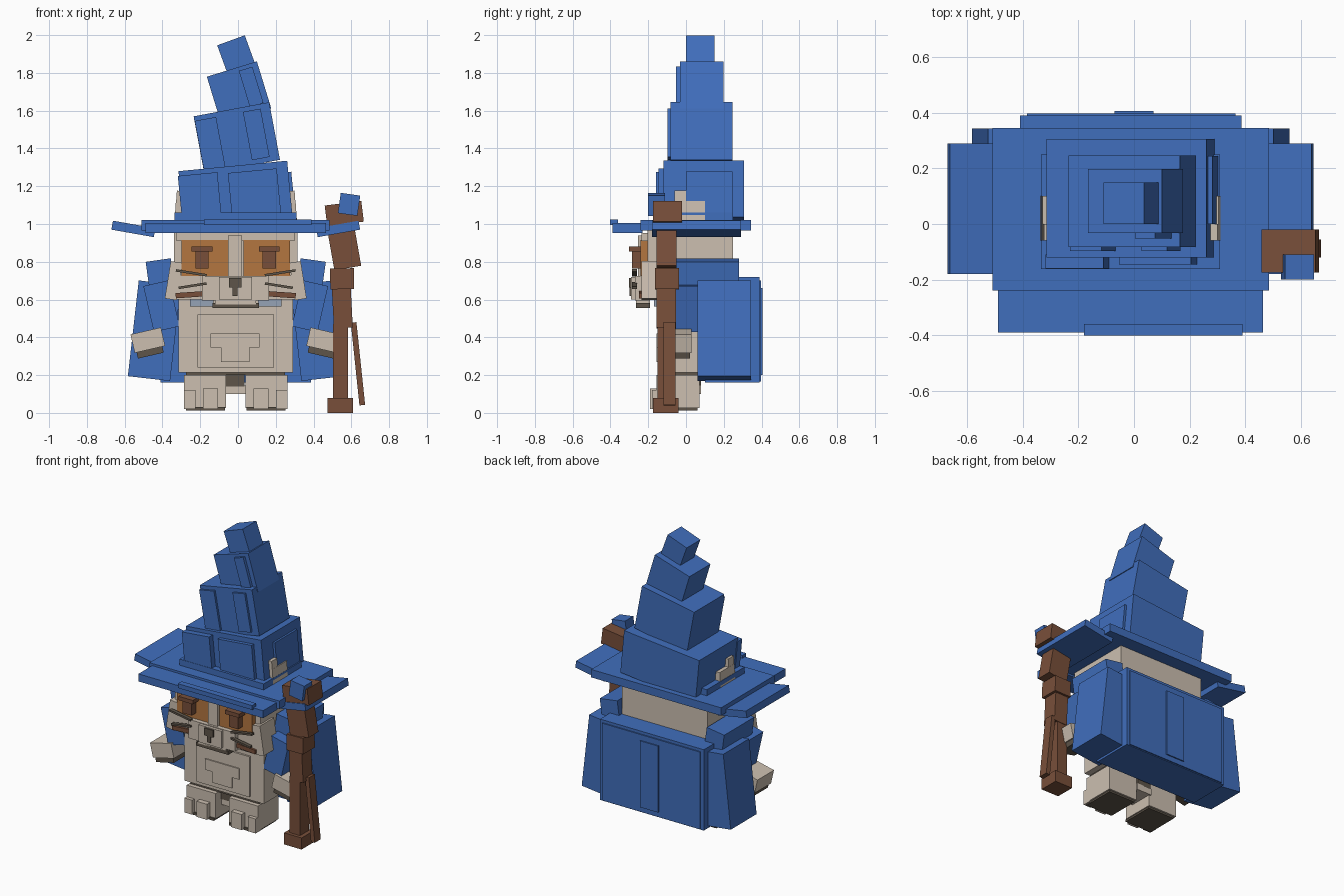
import bpy, math
from mathutils import Matrix, Vector


def lin(c):
    c /= 255
    return c / 12.92 if c <= 0.04045 else ((c + 0.055) / 1.055) ** 2.4


def material(name, r, g, b):
    m = bpy.data.materials.new(name)
    m.diffuse_color = (lin(r), lin(g), lin(b), 1)
    return m


BLUE = material("robe_blue", 64, 110, 188)
FUR = material("beige_fur", 204, 191, 176)
DARK = material("dark_taupe", 94, 85, 74)
BROWN = material("wood_brown", 120, 79, 58)
ORANGE = material("orange_fur", 180, 118, 64)
GREY = material("collar_grey_blue", 150, 163, 182)

AXIS = -0.012  # symmetry line of the character


def block(name, center, size, mat, tilt=0):
    """Box leaning sideways by tilt degrees (counter-clockwise seen from the front)."""
    bpy.ops.mesh.primitive_cube_add(size=1)
    ob = bpy.context.object
    ob.name = name
    ob.data.transform(Matrix.Diagonal((*size, 1)))
    ob.location = center
    ob.rotation_euler.y = -math.radians(tilt)
    ob.data.materials.append(mat)
    return ob


def box(name, x, y, z, mat, tilt=0):
    """Box from its x, y and z ranges."""
    c = [(r[0] + r[1]) / 2 for r in (x, y, z)]
    s = [r[1] - r[0] for r in (x, y, z)]
    return block(name, c, s, mat, tilt)


def pair(name, x, y, z, mat, tilt=0):
    """Left box and its mirrored right twin."""
    box(name + "_left", x, y, z, mat, tilt)
    box(name + "_right", (2 * AXIS - x[1], 2 * AXIS - x[0]), y, z, mat, -tilt)


def on_tilted(name, center, offset, size, mat, tilt):
    """Box placed in the local frame of a leaning part."""
    off = Matrix.Rotation(-math.radians(tilt), 3, 'Y') @ Vector(offset)
    block(name, Vector(center) + off, size, mat, tilt)


# --- Hat crown: four leaning tiers with raised panels ---
tiers = [
    ((-0.013, 0.093, 1.158), (0.578, 0.426, 0.30), 5.5),
    ((-0.0065, 0.082, 1.455), (0.407, 0.33, 0.31), 10.6),
    ((0.0055, 0.083, 1.696), (0.277, 0.23, 0.26), 17),
    ((-0.003, 0.075, 1.8785), (0.155, 0.15, 0.20), 20),
]
for i, (c, s, t) in enumerate(tiers):
    block(f"hat_tier_{i + 1}", c, s, BLUE, t)
# tier index, local x, local z, width, height, thickness
patches = [
    (0, -0.19, -0.01, 0.21, 0.27, 0.04),
    (0, 0.10, -0.015, 0.26, 0.26, 0.025),
    (1, -0.145, -0.01, 0.115, 0.28, 0.015),
    (1, 0.105, 0.0, 0.095, 0.26, 0.015),
    (2, 0.07, 0.01, 0.075, 0.20, 0.02),
]
for i, lx, lz, w, h, d in patches:
    c, s, t = tiers[i]
    on_tilted("hat_patch", c, (lx, -s[1] / 2 - d / 2 + 0.005, lz), (w, d + 0.01, h), BLUE, t)
c, s, t = tiers[0]
on_tilted("hat_side_patch", c, (0.29, 0.03, -0.02), (0.03, 0.245, 0.22), BLUE, t)
box("hat_band", (-0.335, 0.31), (-0.162, 0.25), (1.015, 1.062), BLUE)

# --- Hat brim ---
box("brim", (-0.51, 0.485), (-0.24, 0.345), (0.965, 1.02), BLUE)
box("brim_front", (-0.49, 0.465), (-0.39, -0.23), (0.953, 1.005), BLUE)
box("brim_trim", (-0.18, 0.39), (-0.402, -0.36), (0.995, 1.025), BLUE)
pair("brim_side", (-0.668, -0.44), (-0.18, 0.29), (0.95, 0.998), BLUE, -10)

# --- Ears poking through the hat ---
pair("ear", (-0.333, -0.28), (-0.06, 0.10), (1.0, 1.12), FUR, -4)
pair("ear_tip", (-0.327, -0.28), (-0.06, 0.0), (1.08, 1.175), FUR, -4)

# --- Head ---
box("head", (-0.34, 0.316), (-0.205, 0.25), (0.6, 0.968), FUR)
box("brow", (-0.325, 0.30), (-0.235, -0.19), (0.91, 0.953), FUR)
box("nose_bridge", (-0.052, 0.02), (-0.255, -0.19), (0.715, 0.94), FUR)
box("muzzle", (-0.19, 0.165), (-0.27, -0.19), (0.595, 0.725), FUR)
box("snout", (-0.10, 0.075), (-0.29, -0.19), (0.60, 0.72), FUR)
box("chin", (-0.12, 0.095), (-0.265, -0.19), (0.575, 0.61), FUR)
box("mouth", (-0.135, 0.11), (-0.265, -0.19), (0.556, 0.581), DARK)
pair("face_patch", (-0.30, -0.052), (-0.24, -0.19), (0.725, 0.915), ORANGE)
pair("cheek", (-0.372, -0.31), (-0.235, -0.08), (0.60, 0.80), FUR, -9)
pair("cheek_front", (-0.33, -0.18), (-0.235, -0.19), (0.60, 0.73), FUR)
pair("eye", (-0.225, -0.155), (-0.285, -0.23), (0.765, 0.86), BROWN)
pair("eyelid", (-0.245, -0.135), (-0.302, -0.23), (0.855, 0.882), BROWN)
pair("cheek_stripe", (-0.33, -0.17), (-0.25, -0.22), (0.612, 0.64), BROWN, 4)
pair("upper_whisker", (-0.33, -0.165), (-0.285, -0.26), (0.735, 0.748), DARK, -9)
pair("lower_whisker", (-0.315, -0.165), (-0.285, -0.26), (0.667, 0.680), DARK, 9)
box("nose", (-0.048, 0.018), (-0.302, -0.26), (0.665, 0.715), DARK)
box("nose_stem", (-0.028, -0.002), (-0.298, -0.26), (0.62, 0.668), DARK)

# --- Body ---
box("body", (-0.315, 0.292), (-0.135, 0.20), (0.215, 0.61), FUR)
box("belly", (-0.215, 0.19), (-0.148, -0.12), (0.24, 0.52), FUR)
box("belly_tuft_top", (-0.145, 0.115), (-0.156, -0.14), (0.345, 0.42), FUR)
box("belly_tuft_bottom", (-0.09, 0.062), (-0.156, -0.14), (0.27, 0.346), FUR)
box("body_underside", (-0.275, 0.25), (-0.125, 0.19), (0.20, 0.216), DARK)
box("crotch", (-0.075, 0.04), (-0.09, 0.08), (0.10, 0.145), FUR)
box("crotch_shade", (-0.07, 0.035), (-0.095, 0.08), (0.14, 0.205), DARK)
pair("collar", (-0.255, -0.13), (-0.17, -0.11), (0.562, 0.60), GREY)

# --- Feet with toes and pads ---
pair("foot", (-0.285, -0.063), (-0.155, 0.072), (0.025, 0.20), FUR)
pair("outer_toe", (-0.285, -0.225), (-0.18, -0.12), (0.02, 0.12), FUR)
pair("inner_toe", (-0.185, -0.105), (-0.19, -0.12), (0.02, 0.128), FUR)
pair("foot_pad", (-0.275, -0.07), (-0.165, 0.06), (0.013, 0.03), DARK)

# --- Arms ---
pair("sleeve", (-0.475, -0.335), (-0.13, 0.08), (0.44, 0.69), BLUE, 13)
pair("hand", (-0.56, -0.395), (-0.15, 0.03), (0.335, 0.435), FUR, 13)
pair("hand_pad", (-0.535, -0.395), (-0.14, 0.02), (0.303, 0.337), DARK, 13)

# --- Cape ---
box("cape_back", (-0.41, 0.386), (0.10, 0.39), (0.16, 0.72), BLUE)
box("cape_back_panel", (-0.385, 0.365), (0.36, 0.398), (0.165, 0.70), BLUE)
box("cape_back_strip", (-0.07, 0.07), (0.38, 0.406), (0.20, 0.66), BLUE)
pair("cape_side", (-0.555, -0.33), (0.06, 0.343), (0.18, 0.69), BLUE, -6.5)
pair("cape_shoulder", (-0.475, -0.34), (-0.05, 0.28), (0.60, 0.81), BLUE, 8)

# --- Staff ---
box("staff_foot", (0.475, 0.61), (-0.175, -0.04), (0.0, 0.08), BROWN)
box("staff_shaft", (0.502, 0.582), (-0.152, -0.055), (0.07, 0.47), BROWN)
box("staff_middle", (0.502, 0.602), (-0.155, -0.052), (0.45, 0.67), BROWN, 3)
box("staff_collar", (0.488, 0.614), (-0.165, -0.037), (0.655, 0.765), BROWN, 1)
box("staff_upper", (0.488, 0.632), (-0.157, -0.05), (0.765, 1.01), BROWN, 10)
box("staff_head", (0.465, 0.66), (-0.175, -0.02), (1.0, 1.11), BROWN, 7)
box("staff_branch", (0.62, 0.65), (-0.12, -0.055), (0.04, 0.48), BROWN, 6)
box("staff_gem", (0.536, 0.64), (-0.20, -0.11), (1.05, 1.158), BLUE, -8)
